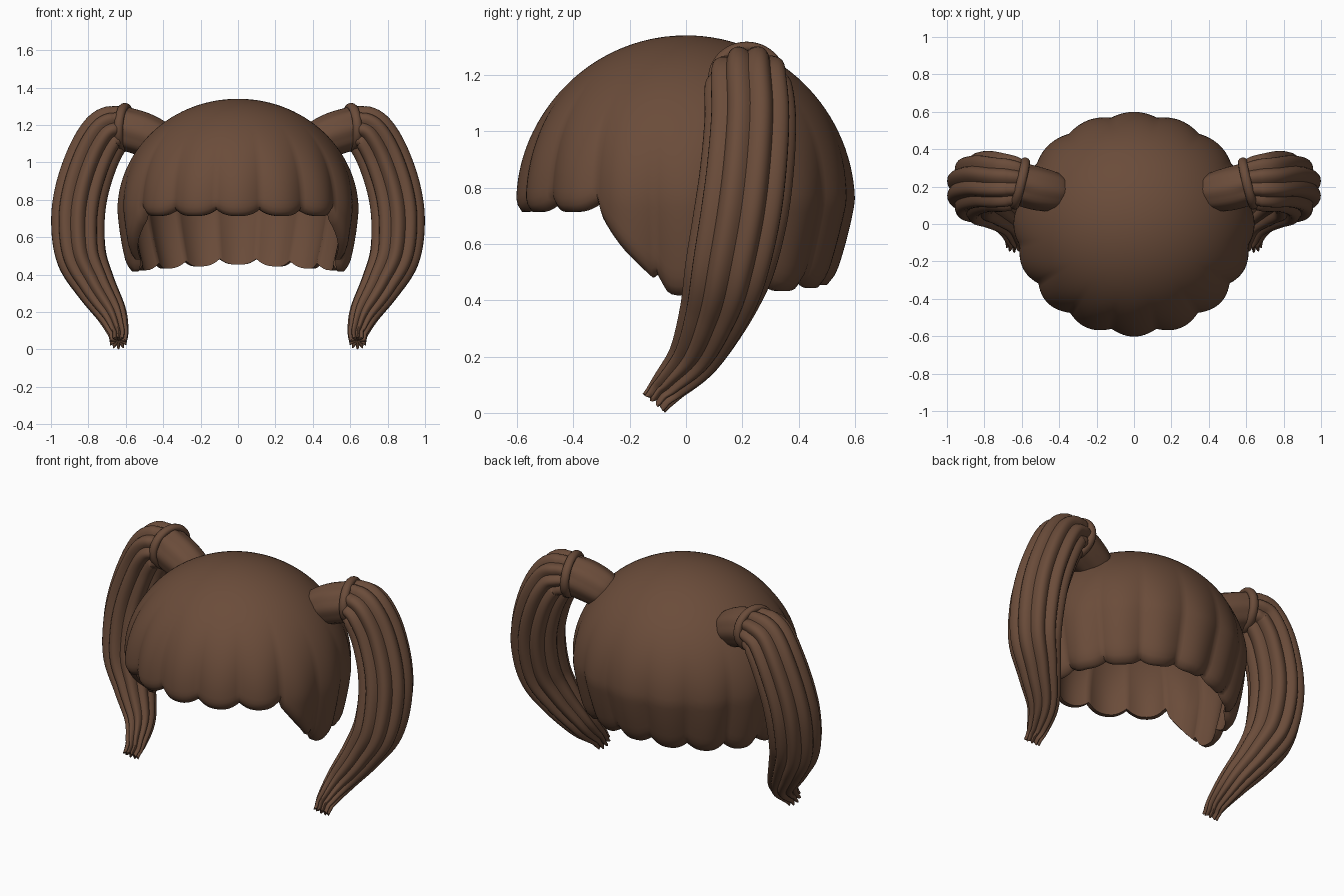
import bpy, math
from mathutils import Vector

if "Cube" in bpy.data.objects:
    bpy.data.objects.remove(bpy.data.objects["Cube"])

brown = bpy.data.materials.new("brown hair")
brown.diffuse_color = (0.145, 0.072, 0.042, 1)
brown.use_nodes = True
brown.node_tree.nodes["Principled BSDF"].inputs["Base Color"].default_value = brown.diffuse_color


def make(name, verts, faces, angle=40):
    me = bpy.data.meshes.new(name)
    me.from_pydata(verts, [], faces)
    me.materials.append(brown)
    ob = bpy.data.objects.new(name, me)
    bpy.context.collection.objects.link(ob)
    bpy.ops.object.select_all(action='DESELECT')
    bpy.context.view_layer.objects.active = ob
    ob.select_set(True)
    bpy.ops.object.shade_smooth_by_angle(angle=math.radians(angle))
    return ob


def grid_faces(rows, n, first=0):
    return [(first + i * n + j, first + (i + 1) * n + j,
             first + (i + 1) * n + (j + 1) % n, first + i * n + (j + 1) % n)
            for i in range(rows - 1) for j in range(n)]


def lerp_table(table, x):
    for (x0, y0), (x1, y1) in zip(table, table[1:]):
        if x <= x1:
            return y0 + (y1 - y0) * (x - x0) / (x1 - x0)
    return table[-1][1]


def smooth(a, b, x):
    t = max(0, min(1, (x - a) / (b - a)))
    return t * t * (3 - 2 * t)


# Hair cap: a dome whose lower edge drops from the fringe to the sides and back
RIM = [(0, .713), (56, .713), (67, .58), (77, .475), (83, .415), (120, .425), (180, .455)]
N, ROWS, MID, H = 192, 40, .75, .59


def cap_point(j, v, inset):
    az = 2 * math.pi * j / N
    deg = math.degrees(az)
    deg = min(deg, 360 - deg)
    lobe = abs(math.cos(8 * az))
    scallop = 0.2 if 57 < deg < 78 else 1
    rim = lerp_table(RIM, deg) + .035 * scallop * (1 - lobe) ** 1.5
    s = v * (math.pi / 2 + (MID - rim) / H)
    if s < math.pi / 2:
        r, z = math.sin(s), MID + H * math.cos(s)
    else:
        d = H * (s - math.pi / 2)
        r, z = 1 - (.12 + .2 * smooth(90, 170, deg)) * d - .5 * d * d, MID - d
    # flutes deepen towards the edge, and the edge curls inwards
    r *= 1 + .05 * (lobe - .75) * smooth(.4, 1, v)
    r -= .03 * max(0, (v - .95) / .05) ** 2
    z -= inset * math.cos(min(s, math.pi / 2))
    k = r - inset * math.sin(min(s, math.pi / 2)) / .6
    if inset:
        k += .03 * max(0, (v - .95) / .05) ** 2
    return (.64 * k * math.sin(az), -.595 * k * math.cos(az), z)


verts, faces = [], []
for inset in (0, .045):
    base = len(verts)
    verts.append((0, 0, MID + H - inset))
    for i in range(1, ROWS + 1):
        verts += [cap_point(j, i / ROWS, inset) for j in range(N)]
    shell = grid_faces(ROWS, N, base + 1)
    shell += [(base, base + 1 + j, base + 1 + (j + 1) % N) for j in range(N)]
    faces += [f[::-1] for f in shell] if inset else shell
half = len(verts) // 2
edge = half - N
faces += [(edge + j, edge + half + j, edge + half + (j + 1) % N, edge + (j + 1) % N)
          for j in range(N)]
make("hair_cap", verts, faces, 60)


# Tubes swept along a smooth path of (x, y, z, radius)
def sweep(name, path, n, steps, flutes=0, depth=0, flat=1.0, jag=0):
    pts = [Vector(p) for p in path]
    pts = [2 * pts[0] - pts[1]] + pts + [2 * pts[-1] - pts[-2]]
    line = []
    for a, b, c, d in zip(pts, pts[1:], pts[2:], pts[3:]):
        for k in range(steps):
            t = k / steps
            line.append(.5 * (2 * b + (c - a) * t + (2 * a - 5 * b + 4 * c - d) * t * t
                              + (3 * b - a - 3 * c + d) * t ** 3))
    line.append(pts[-2])
    verts = []
    for i, p in enumerate(line):
        tan = (line[min(i + 1, len(line) - 1)] - line[max(i - 1, 0)]).xyz.normalized()
        side = Vector((0, 1, 0))
        side = (side - tan * side.dot(tan)).normalized()
        up = tan.cross(side)
        for j in range(n):
            a = 2 * math.pi * j / n
            lobe = abs(math.cos(flutes * a / 2)) if flutes else 1
            grow = depth * (1 + 1.5 * smooth(.75, 1, i / len(line)))
            r = p[3] * (1 + grow * (lobe - .8))
            q = p.xyz + side * (r * flat * math.cos(a)) + up * (r * math.sin(a))
            if i == len(line) - 1:
                q += tan * jag * lobe
            verts.append(q)
    faces = grid_faces(len(line), n)
    last = len(verts) - n
    verts += [line[0].xyz, line[-1].xyz]
    c0, c1 = len(verts) - 2, len(verts) - 1
    for j in range(n):
        faces += [(c0, j, (j + 1) % n), (c1, last + (j + 1) % n, last + j)]
    ob = make(name, verts, [f[::-1] for f in faces])
    ob.modifiers.new("mirror", 'MIRROR')
    return ob


# Short root between the cap and the tie
sweep("pigtail_root", [(.38, .165, 1.10, .085), (.43, .172, 1.12, .105),
                       (.52, .19, 1.155, .115), (.62, .217, 1.185, .113)],
      40, 5, flutes=8, depth=.05)

# Long curved tail, fluted into strands
sweep("pigtail", [(.60, .215, 1.185, .105), (.645, .22, 1.18, .125), (.705, .222, 1.15, .136),
                  (.775, .228, 1.03, .141), (.835, .215, .85, .144), (.856, .19, .68, .144),
                  (.838, .15, .50, .135), (.765, .10, .345, .11), (.68, .03, .20, .082),
                  (.643, -.06, .098, .055), (.64, -.105, .045, .043)],
      80, 7, flutes=10, depth=.16, flat=1.12, jag=.015)

# Tie ring around each pigtail
axis = Vector((.97, .24, .05)).normalized()
side = Vector((-.24, .97, 0)).normalized()
up = axis.cross(side)
center = Vector((.61, .217, 1.186))
ring = []
for i in range(48):
    a = 2 * math.pi * i / 48
    out = side * (1.08 * math.cos(a)) + up * math.sin(a)
    for j in range(12):
        b = 2 * math.pi * j / 12
        ring.append(center + out * (.112 + .02 * math.cos(b)) + axis * (.025 * math.sin(b)))
tie_faces = [(i * 12 + j, (i + 1) % 48 * 12 + j,
              (i + 1) % 48 * 12 + (j + 1) % 12, i * 12 + (j + 1) % 12)
             for i in range(48) for j in range(12)]
tie = make("hair_tie", ring, tie_faces)
tie.modifiers.new("mirror", 'MIRROR')

# Make every surface face outwards
for ob in bpy.data.objects:
    bpy.context.view_layer.objects.active = ob
    bpy.ops.object.mode_set(mode='EDIT')
    bpy.ops.mesh.select_all(action='SELECT')
    bpy.ops.mesh.normals_make_consistent(inside=False)
    bpy.ops.object.mode_set(mode='OBJECT')
